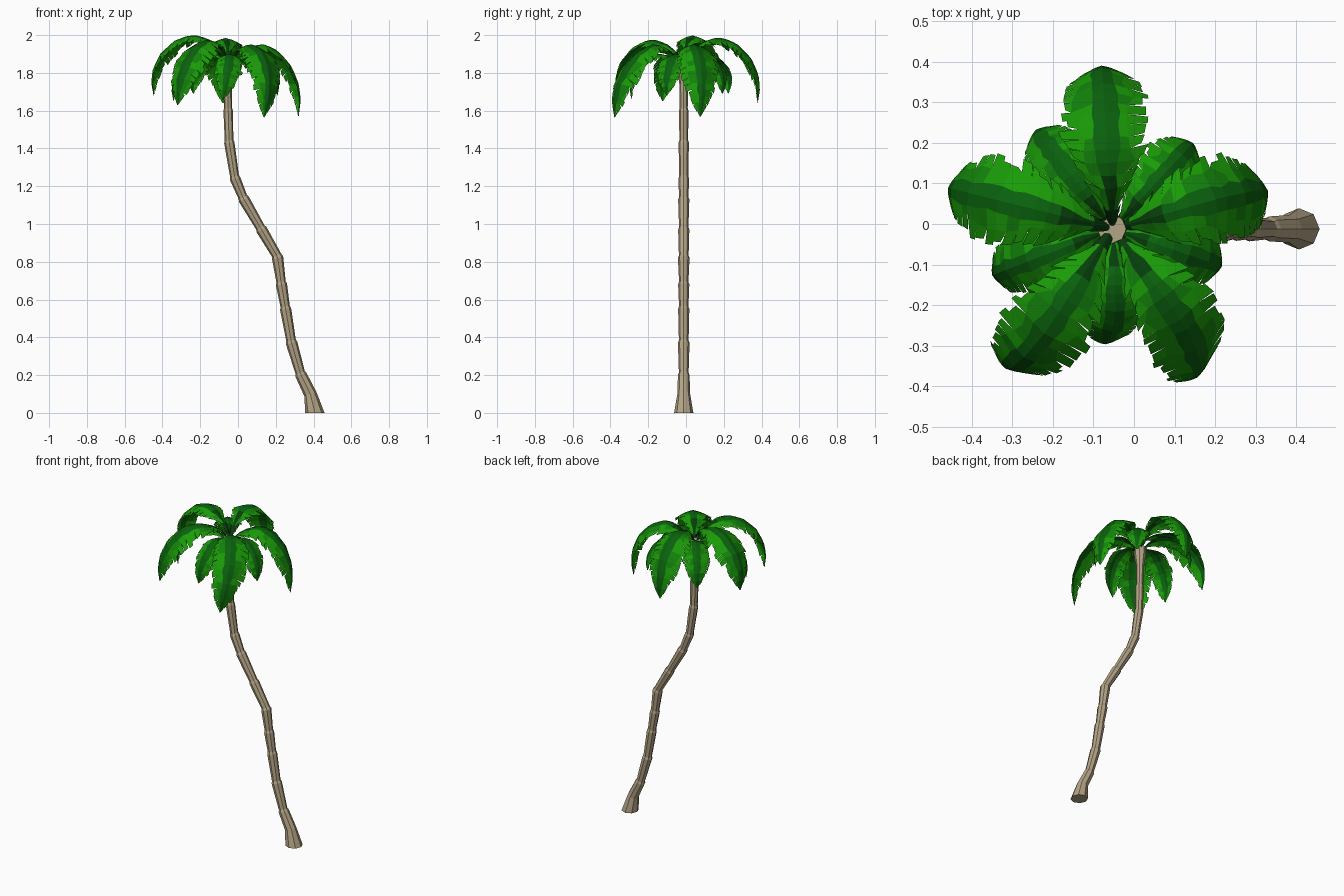
import bpy, bmesh, math, random
from mathutils import Vector

random.seed(4)
if "Cube" in bpy.data.objects:
    bpy.data.objects.remove(bpy.data.objects["Cube"], do_unlink=True)


def material(name, rgb):
    m = bpy.data.materials.new(name)
    m.use_nodes = True
    m.diffuse_color = (*rgb, 1)
    bsdf = next(n for n in m.node_tree.nodes if n.type == 'BSDF_PRINCIPLED')
    bsdf.inputs["Base Color"].default_value = (*rgb, 1)
    bsdf.inputs["Roughness"].default_value = 0.9
    return m


bark = material("tan bark", (0.46, 0.375, 0.24))
light = material("bright leaf green", (0.010, 0.33, 0.002))
middle = material("middle leaf green", (0.006, 0.22, 0.003))
rib = material("dark rib green", (0.003, 0.12, 0.004))
deep = material("deep base green", (0.002, 0.05, 0.003))


def finish(name, bm, mats):
    mesh = bpy.data.meshes.new(name)
    bm.to_mesh(mesh)
    bm.free()
    for m in mats:
        mesh.materials.append(m)
    obj = bpy.data.objects.new(name, mesh)
    bpy.context.collection.objects.link(obj)
    return obj


def table(points, t):
    """Linear interpolation through (position, value) pairs."""
    for (a, va), (b, vb) in zip(points, points[1:]):
        if t <= b:
            return va + (vb - va) * (t - a) / (b - a)
    return points[-1][1]


# Trunk: jointed eight-sided tube along a bent path (x, z, radius)
AXIS_Y = -0.012
SIDES = 8
path = [(0.407, 0, 0.051), (0.383, 0.1, 0.034), (0.334, 0.2, 0.028),
        (0.284, 0.37, 0.028), (0.252, 0.55, 0.027), (0.23, 0.68, 0.027),
        (0.21, 0.82, 0.028), (0.125, 0.97, 0.027), (0.032, 1.13, 0.027),
        (-0.015, 1.24, 0.026), (-0.046, 1.43, 0.025), (-0.052, 1.6, 0.023),
        (-0.056, 1.74, 0.023), (-0.056, 1.81, 0.034), (-0.055, 1.86, 0.036)]

bm = bmesh.new()
rings = []


def add_ring(x, z, r, tangent):
    across = Vector((tangent.z, 0, -tangent.x))
    centre = Vector((x, AXIS_Y, z))
    ring = []
    for k in range(SIDES):
        a = math.tau * k / SIDES
        ring.append(bm.verts.new(centre + across * math.cos(a) * r
                                 + Vector((0, math.sin(a) * r, 0))))
    rings.append(ring)


for i, (x, z, r) in enumerate(path):
    lo, hi = path[max(i - 1, 0)], path[min(i + 1, len(path) - 1)]
    tangent = Vector((hi[0] - lo[0], 0, hi[1] - lo[1])).normalized()
    if i == 0:
        tangent = Vector((0, 0, 1))
    if 2 <= i <= 11:    # raised joint with a small step above it
        add_ring(x, z, r * 1.1, tangent)
        add_ring(x + tangent.x * 0.014, z + tangent.z * 0.014, r * 0.92, tangent)
    else:
        add_ring(x, z, r, tangent)
for a, b in zip(rings, rings[1:]):
    for k in range(SIDES):
        n = (k + 1) % SIDES
        bm.faces.new((a[k], a[n], b[n], b[k]))
bm.faces.new(rings[0][::-1])
bm.faces.new(rings[-1])
bmesh.ops.recalc_face_normals(bm, faces=bm.faces)
finish("trunk", bm, [bark])

# Frond: arched spine, folded blade, slanted leaflets along both edges
ARCH = [(0.02, 0.36), (0.1, 0.2), (0.22, 0.08), (0.38, 0.005), (0.52, 0),
        (0.7, 0.09), (0.88, 0.3), (0.98, 0.56), (1.0, 0.78), (0.97, 1.0)]
WIDTH = [(0, 0.01), (0.12, 0.022), (0.27, 0.08), (0.45, 0.11),
         (0.65, 0.107), (0.82, 0.075), (0.93, 0.038), (1, 0.003)]
STEPS = 20


def frond(name, azimuth, reach, apex, tip, wide, sway):
    """sway moves the hanging tip sideways, anticlockwise from above."""
    a = math.radians(azimuth)
    out, side = Vector((math.cos(a), math.sin(a), 0)), Vector((-math.sin(a), math.cos(a), 0))
    root = Vector((-0.052, AXIS_Y, 0))
    spine = [root + out * reach * r + side * sway * max(d - 0.08, 0) * (r > 0.5)
             + Vector((0, 0, apex - d * (apex - tip))) for r, d in ARCH]
    lengths = [0]
    for p, q in zip(spine, spine[1:]):
        lengths.append(lengths[-1] + (q - p).length)
    keys = [d / lengths[-1] for d in lengths]

    def centre(t):
        t = min(max(t, 0), 1)
        return Vector([table([(k, p[c]) for k, p in zip(keys, spine)], t) for c in range(3)])

    def blade(t, s, u):
        t = min(t, 1)
        along = (centre(t + 0.04) - centre(t - 0.04)).normalized()
        normal = along.cross(side).normalized()
        w = table(WIDTH, t) * wide
        return centre(t) + normal.cross(along) * s * w * u - normal * w * 0.42 * u ** 1.4

    bm = bmesh.new()

    def quad(points, index, s):
        face = bm.faces.new([bm.verts.new(p) for p in (points if s < 0 else points[::-1])])
        face.material_index = index

    for s in (1, -1):
        edge = [random.uniform(0.24, 0.36) for _ in range(STEPS + 1)]
        notch = [random.uniform(0.48, 0.8) for _ in range(STEPS + 1)]
        for i in range(STEPS):
            t, n = i / STEPS, (i + 1) / STEPS
            dt = n - t
            # dark root fading into a dark rib, a middle band and bright leaflets
            rib_tone = 3 if t < 0.22 else 2
            band_tone = 3 if t < 0.1 else random.choice((0, 1))
            leaf_tone = 3 if t < 0.1 else 0
            quad([blade(t, s, 0), blade(t, s, edge[i]),
                  blade(n, s, edge[i + 1]), blade(n, s, 0)], rib_tone, s)
            quad([blade(t, s, edge[i]), blade(t, s, notch[i]),
                  blade(n, s, notch[i + 1]), blade(n, s, edge[i + 1])], band_tone, s)
            u = random.uniform(0.88, 1.1)
            quad([blade(t, s, notch[i]), blade(t + dt * 0.5, s, u * 0.97),
                  blade(n + dt * 0.4, s, u), blade(n, s, notch[i + 1])], leaf_tone, s)
    bmesh.ops.remove_doubles(bm, verts=bm.verts, dist=0.0002)
    finish(name, bm, [light, middle, rib, deep])


# Crown: five long upper fronds over five shorter lower ones
for name, *shape in [
        ("upper_frond_back", 94, 0.405, 1.985, 1.64, 0.98, 0),
        ("upper_frond_left", 16, 0.395, 1.95, 1.57, 0.97, -0.02),
        ("upper_frond_right", 166, 0.42, 1.998, 1.68, 0.97, 0),
        ("upper_frond_front_right", 237, 0.435, 1.975, 1.63, 0.97, -0.05),
        ("upper_frond_front_left", 307, 0.42, 1.95, 1.565, 0.97, -0.075),
        ("lower_frond_back_left", 47, 0.29, 1.9, 1.69, 0.7, 0),
        ("lower_frond_back_right", 128, 0.31, 1.91, 1.69, 0.72, 0),
        ("lower_frond_right", 201, 0.32, 1.91, 1.65, 0.72, 0),
        ("lower_frond_front", 272, 0.285, 1.9, 1.66, 0.68, -0.04),
        ("lower_frond_left", 341, 0.285, 1.9, 1.68, 0.7, 0)]:
    frond(name, *shape)
